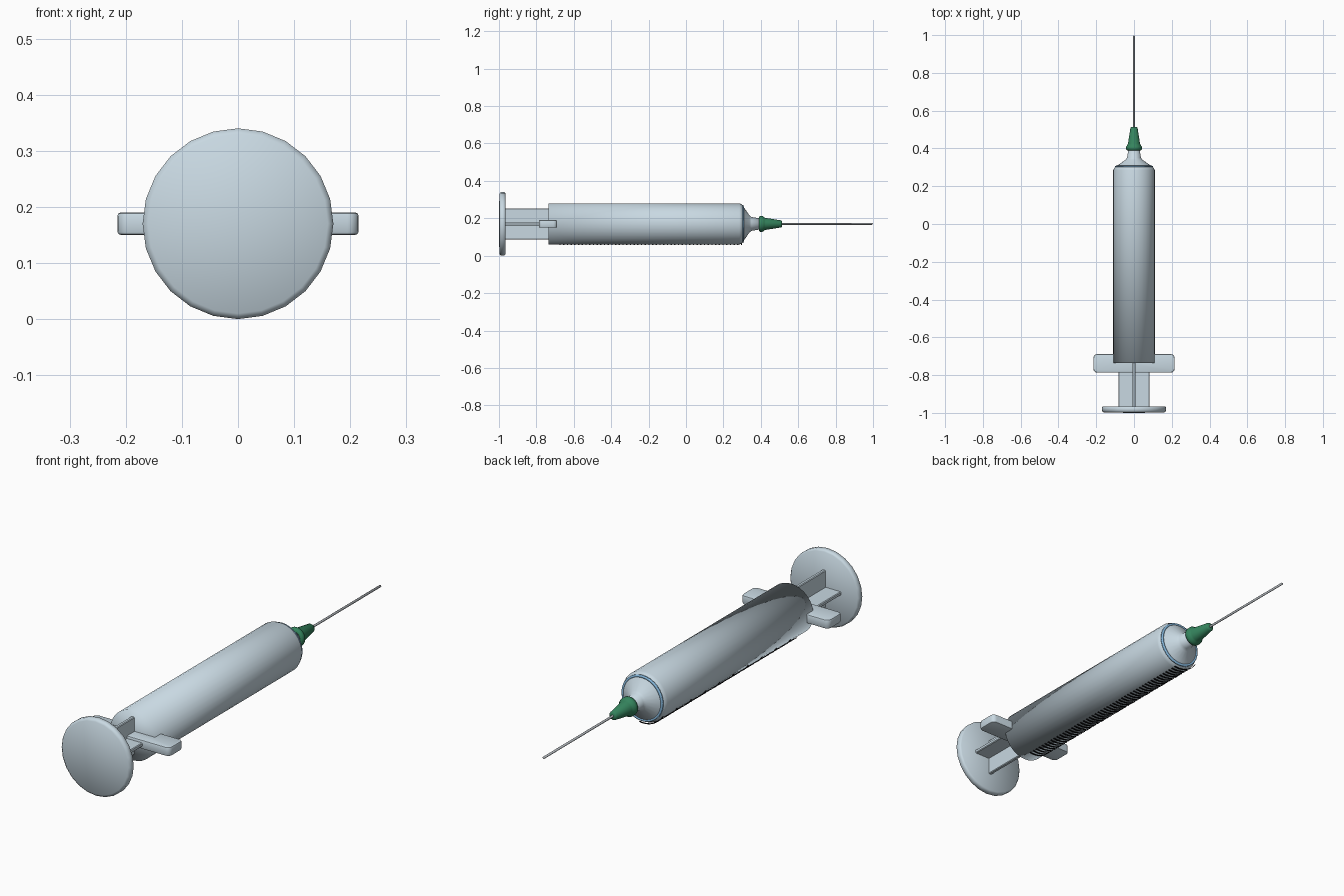
import bpy, bmesh, math
from mathutils import Vector

cube = bpy.data.objects.get("Cube")
if cube:
    bpy.data.objects.remove(cube)

AXIS_Z = 0.17


def material(name, rgb):
    m = bpy.data.materials.new(name)
    m.use_nodes = True
    m.diffuse_color = (*rgb, 1)
    bsdf = next(n for n in m.node_tree.nodes if n.type == 'BSDF_PRINCIPLED')
    bsdf.inputs["Base Color"].default_value = (*rgb, 1)
    return m


plastic = material("pale grey plastic", (0.58, 0.69, 0.76))
green = material("green plastic", (0.035, 0.23, 0.11))
blue = material("light blue", (0.26, 0.52, 0.78))
steel = material("steel grey", (0.48, 0.51, 0.54))
black = material("black ink", (0.004, 0.004, 0.005))


def finish(name, bm, mat, smooth=True):
    bmesh.ops.recalc_face_normals(bm, faces=bm.faces)
    for f in bm.faces:
        f.smooth = smooth
    me = bpy.data.meshes.new(name)
    bm.to_mesh(me)
    bm.free()
    me.materials.append(mat)
    ob = bpy.data.objects.new(name, me)
    bpy.context.collection.objects.link(ob)
    ob.location.z = AXIS_Z
    return ob


def lathe(name, profile, mat, sides=24, closed=False):
    """Revolve (radius, y) points about the long axis; radius 0 makes a tip."""
    bm = bmesh.new()
    rings = []
    for r, y in profile:
        if r == 0:
            rings.append([bm.verts.new((0, y, 0))] * sides)
        else:
            turns = [2 * math.pi * i / sides for i in range(sides)]
            rings.append([bm.verts.new((r * math.sin(a), y, r * math.cos(a))) for a in turns])
    pairs = list(zip(rings, rings[1:]))
    if closed:
        pairs.append((rings[-1], rings[0]))
    for a, b in pairs:
        for i in range(sides):
            j = (i + 1) % sides
            corners = list(dict.fromkeys((a[i], a[j], b[j], b[i])))
            bm.faces.new(corners)
    return finish(name, bm, mat)


def box(name, size, centre, mat, bevel, segments=2, vertical_bevel=0):
    bm = bmesh.new()
    bmesh.ops.create_cube(bm, size=1)
    bmesh.ops.scale(bm, vec=Vector(size), verts=bm.verts)
    bmesh.ops.translate(bm, vec=Vector(centre), verts=bm.verts)
    if vertical_bevel:
        edges = [e for e in bm.edges
                 if abs(e.verts[0].co.z - e.verts[1].co.z) > 0.5 * size[2]]
        bmesh.ops.bevel(bm, geom=edges, offset=vertical_bevel, segments=4,
                        profile=0.5, affect='EDGES')
    edges = [e for e in bm.edges if e.calc_face_angle(0) > 0.6]
    bmesh.ops.bevel(bm, geom=edges, offset=bevel, segments=segments,
                    profile=0.5, affect='EDGES')
    return finish(name, bm, mat, smooth=False)


# Thumb disc
lathe("thumb_disc", [(0, -1), (0.16, -0.998), (0.17, -0.99), (0.17, -0.972),
                     (0.163, -0.965), (0, -0.965)], plastic)

# Crossed plunger vanes
box("plunger_vane_flat", (0.166, 0.27, 0.016), (0, -0.84, 0), plastic, 0.003, 1)
box("plunger_vane_upright", (0.016, 0.27, 0.166), (0, -0.84, 0), plastic, 0.003, 1)

# Finger grip
grip = box("finger_grip", (0.43, 0.098, 0.04), (0, -0.738, 0), plastic, 0.006, 2, 0.02)

# Barrel and nozzle
lathe("barrel", [(0, -0.735), (0.11, -0.735), (0.11, 0.285), (0.105, 0.297),
                 (0.098, 0.303), (0, 0.303)], plastic, 32)
lathe("nozzle", [(0.098, 0.302), (0.085, 0.312), (0.045, 0.34), (0.037, 0.35),
                 (0.029, 0.40), (0, 0.40)], plastic)

# Blue ring on the shoulder
lathe("shoulder_ring", [(0.101, 0.301), (0.101, 0.307), (0.092, 0.309), (0.092, 0.301)],
      blue, 32, closed=True)

# Needle hub and needle
lathe("needle_hub", [(0, 0.39), (0.036, 0.39), (0.042, 0.395), (0.042, 0.41), (0.035, 0.418),
                     (0.032, 0.425), (0.019, 0.508), (0.015, 0.513), (0, 0.513)], green)
lathe("needle", [(0.005, 0.50), (0.005, 0.995), (0, 1.0)], steel, 10)

# Scale marks wrapped round the underside
bm = bmesh.new()
count, steps, width = 50, 8, 0.007
for k in range(count):
    y = 0.297 - k * 0.0198
    start, end = math.radians(10), math.radians(-58 if k % 5 == 0 else -38)
    previous = None
    for s in range(steps + 1):
        a = start + (end - start) * s / steps
        x, z = 0.1125 * math.sin(a), -0.1125 * math.cos(a)
        pair = [bm.verts.new((x, y + d, z)) for d in (-width / 2, width / 2)]
        if previous:
            bm.faces.new((previous[0], previous[1], pair[1], pair[0]))
        previous = pair
marks = finish("scale_marks", bm, black)
solid = marks.modifiers.new("thickness", 'SOLIDIFY')
solid.thickness = 0.002
solid.offset = 0

# Round the grip shading while keeping its edges crisp
bpy.ops.object.select_all(action='DESELECT')
grip.select_set(True)
bpy.context.view_layer.objects.active = grip
bpy.ops.object.shade_smooth_by_angle(angle=math.radians(40))
